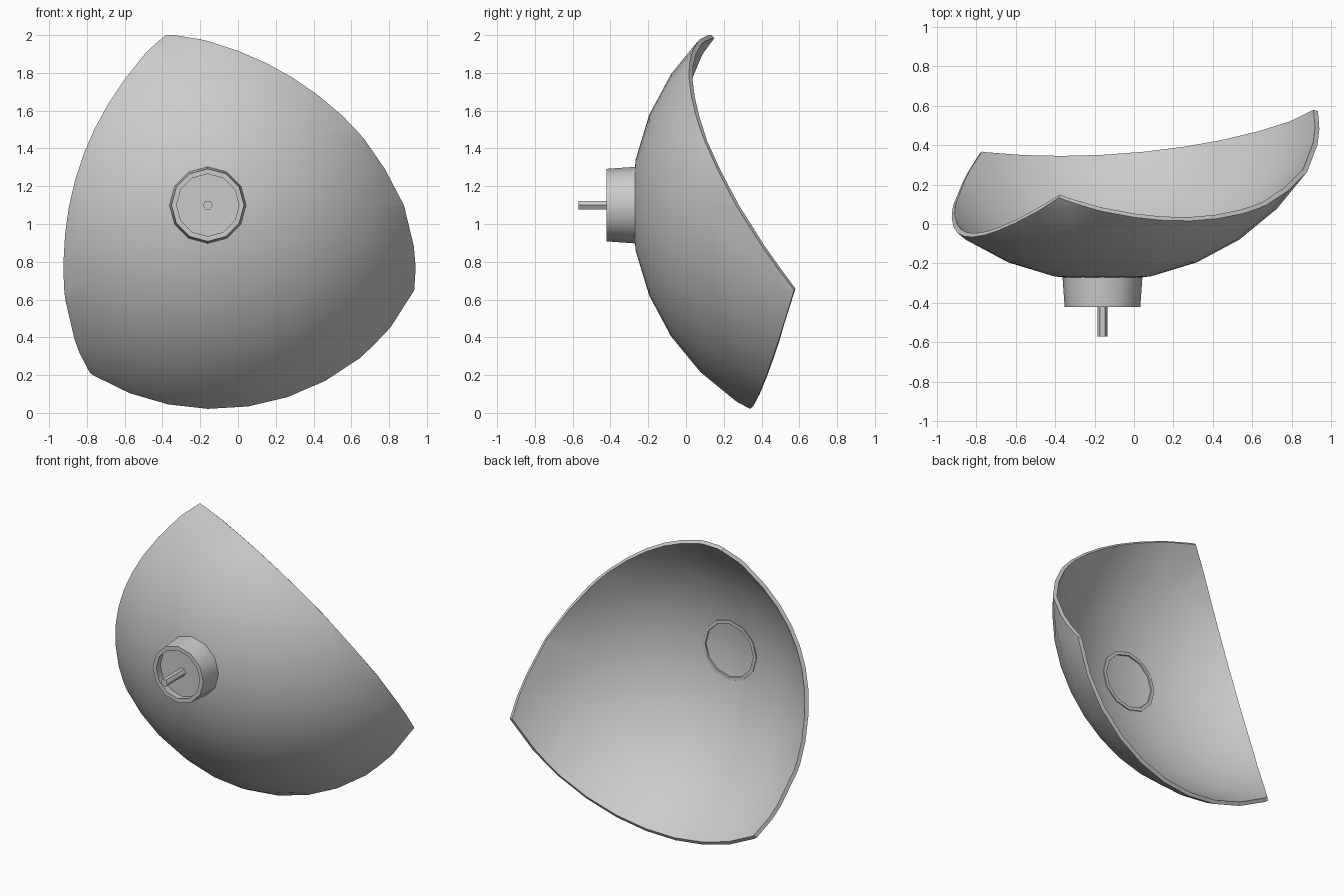
import bpy, bmesh, math
from mathutils import Vector, Matrix

if "Cube" in bpy.data.objects:
    bpy.data.objects.remove(bpy.data.objects["Cube"])

CENTRE = Vector((-0.16, 0.96, 1.10))   # centre of the sphere the shell is cut from
RADIUS = 1.25
TO_FRONT = Matrix.Rotation(math.radians(90), 4, 'X')   # local +z becomes -y


def finish(name, bm, thickness=0.0):
    mesh = bpy.data.meshes.new(name)
    bm.to_mesh(mesh)
    bm.free()
    obj = bpy.data.objects.new(name, mesh)
    bpy.context.collection.objects.link(obj)
    bpy.ops.object.select_all(action='DESELECT')
    obj.select_set(True)
    bpy.context.view_layer.objects.active = obj
    if thickness:
        mod = obj.modifiers.new("thickness", 'SOLIDIFY')
        mod.thickness = thickness
        mod.offset = -1
        bpy.ops.object.modifier_apply(modifier=mod.name)
    bpy.ops.object.shade_smooth_by_angle(angle=math.radians(35))
    return obj


def lathe(name, profile, sides, closed=False):
    """Turn (radius, y) points around the y axis through the sphere centre."""
    bm = bmesh.new()
    rings = []
    for r, y in profile:
        ring = []
        for i in range(sides):
            a = 2 * math.pi * i / sides
            ring.append(bm.verts.new((CENTRE.x + r * math.cos(a), y,
                                      CENTRE.z + r * math.sin(a))))
        rings.append(ring)
    pairs = list(zip(rings, rings[1:]))
    if closed:
        pairs.append((rings[-1], rings[0]))
    else:
        bm.faces.new(rings[0])
        bm.faces.new(rings[-1])
    for a, b in pairs:
        for i in range(sides):
            j = (i + 1) % sides
            bm.faces.new((a[i], a[j], b[j], b[i]))
    bmesh.ops.recalc_face_normals(bm, faces=bm.faces)
    return finish(name, bm)


# Curved three-cornered shell: a sphere trimmed by three planes
bm = bmesh.new()
bmesh.ops.create_uvsphere(bm, u_segments=32, v_segments=16, radius=RADIUS,
                          matrix=Matrix.Translation(CENTRE) @ TO_FRONT)
cuts = [((0.324, 0.760, 0.562), -0.193),     # upper right edge
        ((-0.055, 0.963, -0.2615), -0.316),  # bottom edge
        ((-0.668, 0.705, 0.238), -0.220)]    # left edge
for normal, dist in cuts:
    n = Vector(normal).normalized()
    bmesh.ops.bisect_plane(bm, geom=bm.verts[:] + bm.edges[:] + bm.faces[:],
                           plane_co=CENTRE + n * dist, plane_no=n, clear_outer=True)
finish("shell", bm, thickness=0.025)

# Tapered collar, poking slightly through the shell
lathe("collar", [(0.192, -0.42), (0.205, -0.238), (0.182, -0.238), (0.165, -0.42)],
      12, closed=True)

# Recessed plate inside the collar
lathe("collar_plate", [(0.170, -0.37), (0.172, -0.35)], 12)

# Hexagonal pin
lathe("pin", [(0.026, -0.57), (0.026, -0.36)], 6)
